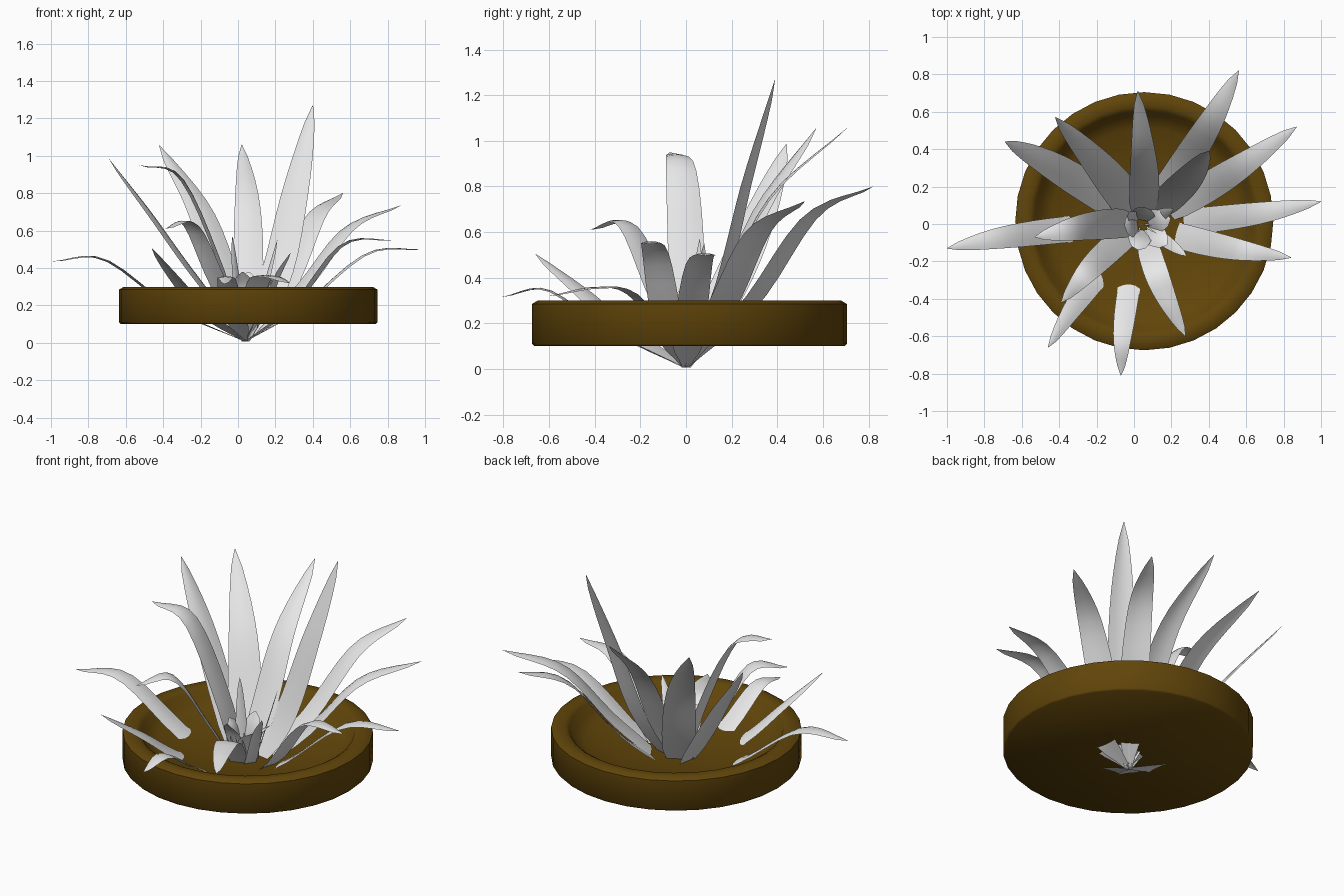
import bpy, bmesh, math
from mathutils import Matrix, Vector

cube = bpy.data.objects.get("Cube")
if cube:
    bpy.data.objects.remove(cube)


def material(name, colour):
    m = bpy.data.materials.new(name)
    m.use_nodes = True
    m.diffuse_color = (*colour, 1)
    m.node_tree.nodes["Principled BSDF"].inputs["Base Color"].default_value = (*colour, 1)
    return m


WHITE = material("pale leaf", (0.8, 0.8, 0.8))
BROWN = material("brown clay", (0.12, 0.06, 0.003))
ROOT = Vector((0.04, 0, 0.006))


def finish(name, bm, mat, angle):
    mesh = bpy.data.meshes.new(name)
    bm.to_mesh(mesh)
    bm.free()
    mesh.materials.append(mat)
    obj = bpy.data.objects.new(name, mesh)
    bpy.context.collection.objects.link(obj)
    bpy.ops.object.select_all(action="DESELECT")
    obj.select_set(True)
    bpy.context.view_layer.objects.active = obj
    bpy.ops.object.shade_smooth_by_angle(angle=math.radians(angle))
    return obj


def spline(points, t):
    """Catmull-Rom position along the points, t from 0 to 1."""
    p = [2 * points[0] - points[1], *points, 2 * points[-1] - points[-2]]
    spans = len(points) - 1
    i = min(int(t * spans), spans - 1)
    u = t * spans - i
    a, b, c, d = p[i:i + 4]
    return 0.5 * (2 * b + (c - a) * u + (2 * a - 5 * b + 4 * c - d) * u ** 2
                  + (3 * b - a - 3 * c + d) * u ** 3)


def blade(name, tip, bends, width, twist=0, sway=0, blunt=0.65, steps=14):
    """Cupped ribbon from the shared root to a tip; bends are (reach, height)."""
    tip = Vector(tip)
    out = tip - ROOT
    side = Vector((-out.y, out.x, 0)).normalized()
    mids = []
    for reach, height in bends:
        p = ROOT.lerp(tip, reach) - side * sway
        p.z = height
        mids.append(p)
    path = [ROOT, *mids, tip]
    side.rotate(Matrix.Rotation(math.radians(twist), 3, "Z"))
    bm = bmesh.new()
    rows = []
    for k in range(steps + 1):
        t = k / steps
        centre = spline(path, t)
        along = spline(path, min(t + 0.02, 1)) - spline(path, max(t - 0.02, 0))
        normal = along.cross(side).normalized()
        half = width / 2 * max(math.sin(math.pi * (0.22 + 0.78 * t)), 0.002) ** blunt
        half *= min(1, 0.3 + 4 * t)
        rows.append([bm.verts.new(centre + side * half * s - normal * half * 0.22 * t * s * s)
                     for s in (-1, -0.5, 0, 0.5, 1)])
    for lower, upper in zip(rows, rows[1:]):
        for j in range(4):
            bm.faces.new((lower[j], lower[j + 1], upper[j + 1], upper[j]))
    finish(name, bm, WHITE, 60)


# Shallow round dish with a steep inner lip and a hollow floor
profile = [(0, 0.1), (0.68, 0.1), (0.69, 0.11), (0.69, 0.285), (0.665, 0.3), (0.615, 0.3),
           (0.59, 0.285), (0.565, 0.23), (0.5, 0.2), (0.35, 0.163), (0.2, 0.14), (0, 0.13)]
bm = bmesh.new()
verts = [bm.verts.new((r, 0, z)) for r, z in profile]
edges = [bm.edges.new(pair) for pair in zip(verts, verts[1:])]
bmesh.ops.spin(bm, geom=verts + edges, cent=(0, 0, 0), axis=(0, 0, 1),
               angle=math.tau, steps=32, use_duplicate=False)
bmesh.ops.remove_doubles(bm, verts=bm.verts, dist=0.0005)
bmesh.ops.recalc_face_normals(bm, faces=bm.faces)
dish = finish("dish", bm, BROWN, 50)
dish.location = (0.055, 0.015, 0)

# Long leaves: tip, two bends, width, twist
long_leaves = [
    ((0.56, 0.82, 0.8), (0.36, 0.3), (0.68, 0.68), 0.16, 0),
    ((0.87, 0.52, 0.735), (0.35, 0.3), (0.65, 0.62), 0.16, 0),
    ((1.0, 0.12, 0.5), (0.29, 0.18), (0.67, 0.48), 0.14, 0),
    ((0.84, -0.18, 0.55), (0.32, 0.2), (0.65, 0.53), 0.14, 0),
    ((0.275, -0.6, 0.32), (0.35, 0.32), (0.65, 0.36), 0.13, 0),
    ((-0.07, -0.81, 0.315), (0.42, 0.17), (0.75, 0.35), 0.12, 0),
    ((-0.46, -0.66, 0.505), (0.42, 0.17), (0.7, 0.34), 0.13, -15),
    ((-0.39, -0.42, 0.61), (0.33, 0.35), (0.65, 0.64), 0.14, 0),
    ((-1.0, -0.13, 0.435), (0.36, 0.18), (0.72, 0.45), 0.14, 0),
    ((-0.53, -0.07, 0.95), (0.24, 0.45), (0.6, 0.89), 0.16, 0),
    ((-0.69, 0.44, 0.985), (0.4, 0.38), (0.7, 0.69), 0.18, 20),
    ((-0.42, 0.57, 1.055), (0.27, 0.33), (0.56, 0.72), 0.19, -12),
    ((0.02, 0.71, 1.06), (0.25, 0.4), (0.53, 0.77), 0.16, 0),
    ((0.4, 0.39, 1.27), (0.4, 0.35), (0.7, 0.83), 0.18, 25),
]
for n, (tip, low, high, width, twist) in enumerate(long_leaves, 1):
    blade(f"long_leaf_{n}", tip, (low, high), width, twist, 0.02)

# Young leaves around the heart
young = [(0.21, 0.08, 0.55), (0.28, -0.17, 0.48), (-0.03, 0.06, 0.57)]
for n, tip in enumerate(young, 1):
    blade(f"young_leaf_{n}", tip, ((0.4, 0.17), (0.7, 0.36)), 0.07)

# Flared flower petals, leaning slightly to the front
for n in range(5):
    a = math.tau * n / 5 + 0.5
    tip = (0.08 + 0.13 * math.cos(a), -0.03 + 0.12 * math.sin(a), 0.35 + 0.03 * (n % 2))
    blade(f"petal_{n + 1}", tip, ((0.25, 0.14), (0.55, 0.29)), 0.14, blunt=0.45, steps=10)

# Thin stamens
for n in range(6):
    a = math.tau * n / 6
    tip = (0.07 + 0.05 * math.cos(a), -0.05 + 0.05 * math.sin(a), 0.3)
    blade(f"stamen_{n + 1}", tip, ((0.4, 0.15),), 0.012, steps=5)
